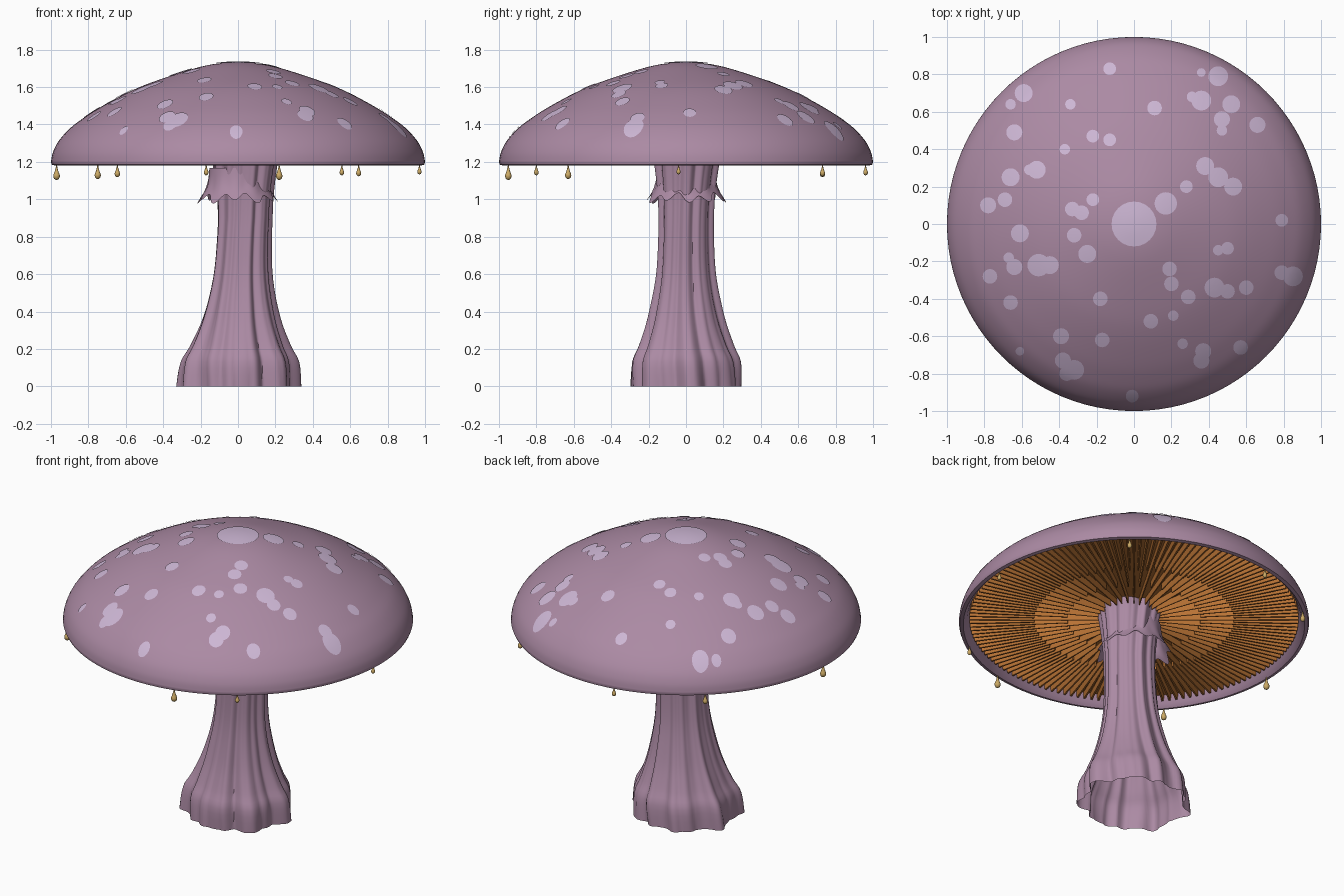
import bpy, bmesh, math
from math import sin, cos, pi, tau
from mathutils import Vector

cube = bpy.data.objects.get("Cube")
if cube:
    bpy.data.objects.remove(cube)


def material(name, rgb):
    m = bpy.data.materials.new(name)
    m.use_nodes = True
    m.diffuse_color = (*rgb, 1)
    m.node_tree.nodes["Principled BSDF"].inputs["Base Color"].default_value = (*rgb, 1)
    return m


MAUVE = material("mauve", (0.41, 0.255, 0.37))
LILAC = material("pale lilac", (0.61, 0.47, 0.66))
ORANGE = material("burnt orange", (0.48, 0.17, 0.035))
GOLD = material("honey gold", (0.60, 0.40, 0.13))


def finish(name, bm, mat, angle=40):
    """Turn a bmesh into a smooth shaded object."""
    bmesh.ops.recalc_face_normals(bm, faces=bm.faces)
    mesh = bpy.data.meshes.new(name)
    bm.to_mesh(mesh)
    bm.free()
    mesh.materials.append(mat)
    obj = bpy.data.objects.new(name, mesh)
    bpy.context.collection.objects.link(obj)
    bpy.ops.object.select_all(action="DESELECT")
    obj.select_set(True)
    bpy.context.view_layer.objects.active = obj
    bpy.ops.object.shade_smooth_by_angle(angle=math.radians(angle))
    return obj


def smooth_path(points, steps=5):
    """Catmull-Rom refinement of a short 2D profile."""
    p = [points[0], *points, points[-1]]
    out = []
    for a, b, c, d in zip(p, p[1:], p[2:], p[3:]):
        for k in range(steps):
            t = k / steps
            out.append(tuple(
                0.5 * (2 * b[i] + (c[i] - a[i]) * t
                       + (2 * a[i] - 5 * b[i] + 4 * c[i] - d[i]) * t * t
                       + (3 * b[i] - a[i] - 3 * c[i] + d[i]) * t ** 3)
                for i in (0, 1)))
    return out + [points[-1]]


def loft(bm, rings):
    """Skin closed rings of points with quads."""
    loops = [[bm.verts.new(p) for p in ring] for ring in rings]
    for low, high in zip(loops, loops[1:]):
        n = len(low)
        for i in range(n):
            j = (i + 1) % n
            bm.faces.new((low[i], low[j], high[j], high[i]))
    return loops


def circle(r, z, n, x=0, y=0):
    return [(x + r * cos(tau * i / n), y + r * sin(tau * i / n), z) for i in range(n)]


# Cap: domed top rolling over a lip into the hollow underside
dome = smooth_path([(0.001, 1.735), (0.13, 1.723), (0.26, 1.692), (0.47, 1.622),
                    (0.6, 1.566), (0.74, 1.49), (0.83, 1.432), (0.9, 1.378),
                    (0.96, 1.31), (0.99, 1.25), (1.0, 1.2)])
lip = [(0.995, 1.185), (0.975, 1.18), (0.955, 1.2), (0.935, 1.25)]
bm = bmesh.new()
loops = loft(bm, [circle(r, z, 96) for r, z in dome + lip])
bm.faces.new(loops[0])
finish("cap", bm, MAUVE)


def dome_height(r):
    for (r0, z0), (r1, z1) in zip(dome, dome[1:]):
        if r <= r1:
            return z0 + (z1 - z0) * max(0, r - r0) / (r1 - r0)
    return dome[-1][1]


# Spots: thin round patches draped on the cap, grouped by radius,
# with positions in hundredths
spots = {
    0.12: [(0, 0)],
    0.06: [(17, 11), (-51, -22)],
    0.053: [(45, 25), (45, 79), (36, 66), (85, -28), (43, -34), (-32, -78)],
    0.048: [(-59, 70), (-66, 25), (-52, 29), (-61, -5), (-25, -16), (38, 31),
            (53, 20), (52, 64), (-45, -22)],
    0.043: [(-64, 49), (-78, 10), (47, 56), (66, 53), (37, -68), (36, -73),
            (-39, -60), (-38, -73), (-64, -23)],
    0.039: [(11, 62), (-69, 13), (-33, 8), (-28, 6), (-32, -6), (19, -24),
            (20, -32), (29, -39), (50, -36), (60, -34), (79, -26), (9, -52),
            (-18, -40), (-17, -62), (57, -66), (-66, -42), (-77, -28), (-36, -80)],
    0.034: [(-13, 83), (-22, 47), (-13, 45), (-22, 13), (28, 20), (79, 2),
            (50, -13), (-1, -92)],
    0.028: [(-66, 64), (-34, 64), (-37, 40), (-56, 29), (31, 68), (47, 50),
            (45, -14), (21, -49), (26, -64), (-67, -18)],
    0.023: [(36, 81), (-61, -68)],
}
bm = bmesh.new()
for radius, places in spots.items():
    for px, py in places:
        rings = []
        for f in (1, 0.75, 0.5, 0.25):
            flat = circle(radius * f, 0, 24, px / 100, py / 100)
            rings.append([(x, y, dome_height(math.hypot(x, y)) + 0.005) for x, y, _ in flat])
        bm.faces.new(loft(bm, rings)[-1])
finish("cap_spots", bm, LILAC)

# Gills: ceiling disc and radial blades in three lengths
bm = bmesh.new()
bmesh.ops.create_circle(bm, cap_ends=True, segments=96, radius=0.937)
bmesh.ops.translate(bm, verts=bm.verts, vec=(0, 0, 1.248))
COUNT = 144
for i in range(COUNT):
    inner = 0.57 if i % 2 else (0.38 if i % 4 else 0.12)
    a = tau * i / COUNT
    out, side = Vector((cos(a), sin(a), 0)), Vector((-sin(a), cos(a), 0))
    ends = []
    for r in (inner, 0.94):
        half = 0.003 + 0.006 * r
        ends.append([out * r + side * s * half + Vector((0, 0, z))
                     for s, z in ((-1, 1.25), (1, 1.25), (0.6, 1.21), (-0.6, 1.21))])
    blade = loft(bm, ends)
    for cap in blade:
        bm.faces.new(cap)
finish("gills", bm, ORANGE, 20)

# Stalk: fluted hollow column with a flared, lobed foot and a slight lean
stalk = smooth_path([(0.298, 0), (0.29, 0.13), (0.25, 0.22), (0.198, 0.37), (0.155, 0.58),
                     (0.142, 0.8), (0.145, 1.0), (0.165, 1.18), (0.18, 1.25)], 4)
bm = bmesh.new()
rings = []
for r, z in stalk:
    ring = []
    lean = 0.035 * min(1, z / 0.9)
    foot = max(0, 1 - z / 0.45)
    for i in range(160):
        a = tau * i / 160
        twist = a + 0.12 * sin(2.5 * z)
        flutes = (0.045 * sin(9 * twist + 1) + 0.03 * sin(14 * twist)
                  + 0.035 * abs(sin(11 * twist + 2)) - 0.02)
        lobes = foot * (0.05 * sin(7 * a + 0.6) + 0.035 * cos(2 * a))
        q = r * (1 + flutes + lobes)
        ring.append((lean + q * cos(a), q * sin(a), z))
    rings.append(ring)
loft(bm, rings)
finish("stalk", bm, MAUVE, 50)

# Skirt: ruffled ring of skin below the cap
bm = bmesh.new()
rings = []
for k in range(9):
    t = k / 8
    ring = []
    for i in range(144):
        a = tau * i / 144
        wave = sin(11 * a + 0.8) + 0.5 * sin(5 * a)
        r = 0.153 + 0.012 * t + 0.037 * t ** 3 + 0.013 * t * t * wave
        ring.append((r * cos(a), r * sin(a), 1.167 - 0.16 * t - 0.02 * t * t * wave))
    rings.append(ring)
loft(bm, rings)
finish("skirt", bm, MAUVE, 50)

# Dew drops: teardrops hanging from the rim (x, y, length)
drops = [(-0.97, 0.02, 0.085), (-0.75, -0.63, 0.08), (-0.645, 0.73, 0.07),
         (-0.17, 0.96, 0.06), (0.22, -0.95, 0.085), (0.555, -0.8, 0.06),
         (0.645, 0.73, 0.065), (0.97, -0.04, 0.055)]
tear = [(0.02, 0), (0.06, 0.25), (0.13, 0.5), (0.2, 0.68), (0.2, 0.8), (0.14, 0.93), (0.02, 1)]
for n, (x, y, length) in enumerate(drops, 1):
    bm = bmesh.new()
    ends = loft(bm, [circle(r * length, 1.188 - t * length, 16, x, y)
                     for r, t in smooth_path(tear, 2)])
    bm.faces.new(ends[0])
    bm.faces.new(ends[-1])
    finish(f"dew_drop_{n}", bm, GOLD, 60)
